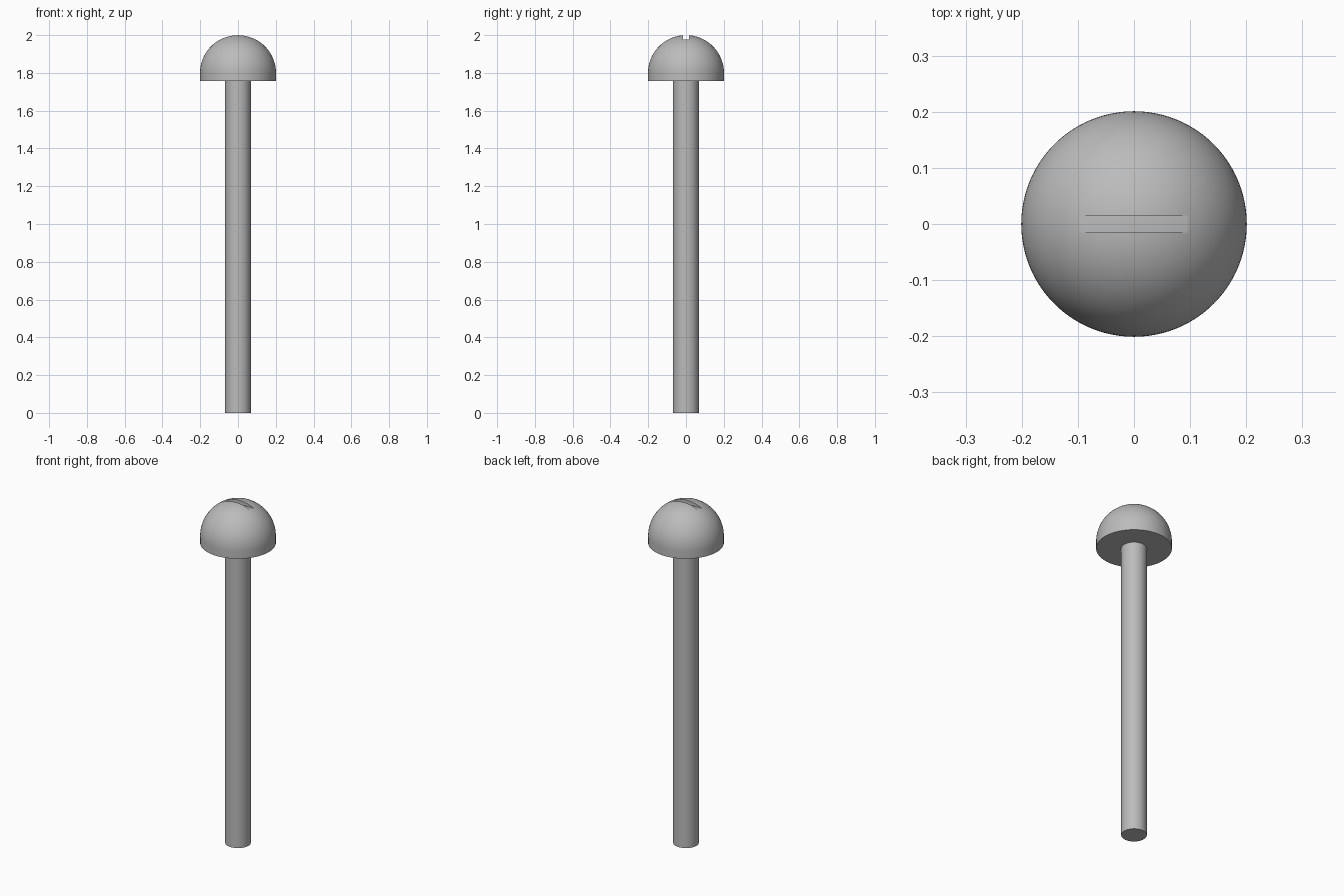
import bpy, bmesh
from math import sin, cos, pi, radians

cube = bpy.data.objects.get("Cube")
if cube:
    bpy.data.objects.remove(cube, do_unlink=True)

RADIUS, SHAFT_RADIUS = 0.201, 0.068
HEAD_BASE, TOP = 1.757, 2.0
SLOT_WIDTH, SLOT_FLOOR = 0.031, 1.977

steel = bpy.data.materials.new("grey steel")
steel.use_nodes = True
colour = (0.5, 0.5, 0.5, 1)
steel.diffuse_color = colour
steel.node_tree.nodes["Principled BSDF"].inputs["Base Color"].default_value = colour


def lathe(name, profile, segments=96):
    """Revolve a profile of (radius, z) points, axis to axis, about z."""
    bm = bmesh.new()
    verts = [bm.verts.new((r, 0, z)) for r, z in profile]
    edges = [bm.edges.new(pair) for pair in zip(verts, verts[1:])]
    bmesh.ops.spin(bm, geom=verts + edges, cent=(0, 0, 0), axis=(0, 0, 1),
                   angle=2 * pi, steps=segments, use_merge=True)
    bmesh.ops.remove_doubles(bm, verts=bm.verts, dist=1e-5)
    bmesh.ops.recalc_face_normals(bm, faces=bm.faces)
    mesh = bpy.data.meshes.new(name)
    bm.to_mesh(mesh)
    bm.free()
    mesh.materials.append(steel)
    obj = bpy.data.objects.new(name, mesh)
    bpy.context.collection.objects.link(obj)
    return obj


def activate(obj):
    bpy.ops.object.select_all(action='DESELECT')
    obj.select_set(True)
    bpy.context.view_layer.objects.active = obj


# Domed head: short cylindrical rim under a hemisphere
steps = 24
dome = [(RADIUS * cos(a), TOP - RADIUS + RADIUS * sin(a))
        for a in (i * pi / 2 / steps for i in range(steps))]
head = lathe("head", [(0, HEAD_BASE), (RADIUS, HEAD_BASE)] + dome + [(0, TOP)])

# Driver slot cut across the crown
bpy.ops.mesh.primitive_cube_add(size=1, location=(0, 0, SLOT_FLOOR + 0.05))
cutter = bpy.context.object
cutter.name = "slot_cutter"
cutter.scale = (0.5, SLOT_WIDTH, 0.1)
cutter.hide_render = True
cutter.data.materials.append(steel)
slot = head.modifiers.new("slot", 'BOOLEAN')
slot.operation = 'DIFFERENCE'
slot.solver = 'EXACT'
slot.object = cutter
activate(head)
bpy.ops.object.modifier_apply(modifier=slot.name)
bpy.data.objects.remove(cutter, do_unlink=True)

# Plain shaft, capped at the foot and butted against the head
shaft = lathe("shaft", [(0, 0), (SHAFT_RADIUS, 0),
                        (SHAFT_RADIUS, HEAD_BASE + 0.01), (0, HEAD_BASE + 0.01)])

for part in (head, shaft):
    activate(part)
    bpy.ops.object.shade_smooth_by_angle(angle=radians(30))
